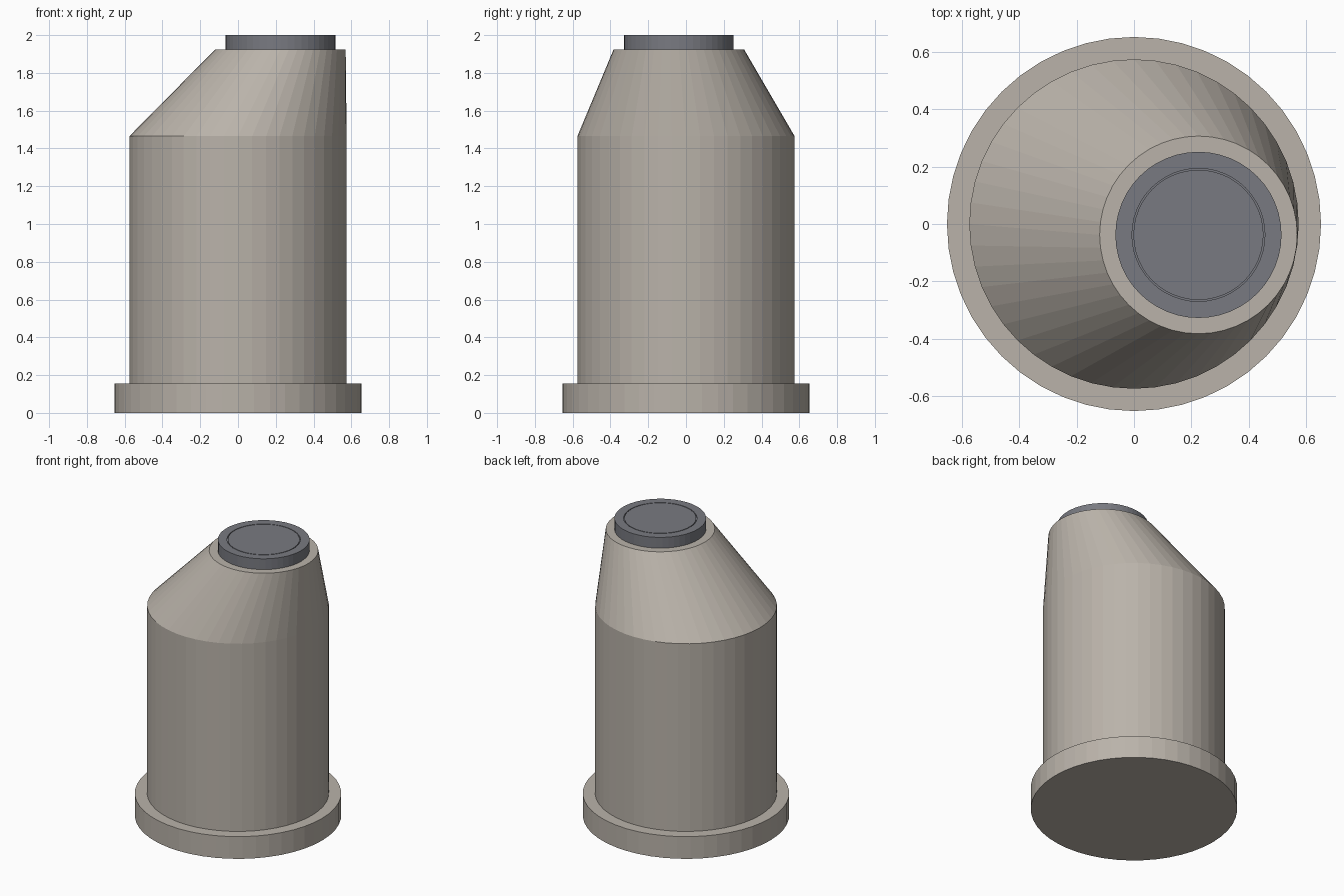
import bpy
import bmesh
from math import cos, sin, tau

SIDES = 48
TOP = (0.225, -0.038)   # centre of the offset neck

cube = bpy.data.objects.get("Cube")
if cube:
    bpy.data.objects.remove(cube, do_unlink=True)


def material(name, rgb):
    mat = bpy.data.materials.new(name)
    mat.use_nodes = True
    mat.diffuse_color = (*rgb, 1)
    mat.node_tree.nodes["Principled BSDF"].inputs["Base Color"].default_value = (*rgb, 1)
    return mat


def stack(name, rings, mat):
    """Closed solid lofted through circles given as (radius, z, centre)."""
    bm = bmesh.new()
    loops = []
    for radius, z, (cx, cy) in rings:
        loops.append([bm.verts.new((cx + radius * cos(tau * i / SIDES),
                                    cy + radius * sin(tau * i / SIDES), z))
                      for i in range(SIDES)])
    for low, high in zip(loops, loops[1:]):
        for i in range(SIDES):
            j = (i + 1) % SIDES
            bm.faces.new((low[i], low[j], high[j], high[i]))
    bm.faces.new(loops[0][::-1])
    bm.faces.new(loops[-1])
    mesh = bpy.data.meshes.new(name)
    bm.to_mesh(mesh)
    bm.free()
    mesh.materials.append(mat)
    obj = bpy.data.objects.new(name, mesh)
    bpy.context.collection.objects.link(obj)
    return obj


concrete = material("warm grey concrete", (0.49, 0.45, 0.40))
iron = material("dark grey iron", (0.19, 0.195, 0.22))
AXIS = (0, 0)

# Foot slab, shaft with its eccentric cone
stack("base_slab", [(0.653, 0, AXIS), (0.653, 0.155, AXIS)], concrete)
stack("shaft_and_cone", [(0.575, 0.155, AXIS), (0.575, 1.465, AXIS),
                         (0.345, 1.925, TOP)], concrete)

# Cover: outer rim, fine groove, inner lid
stack("manhole_cover", [(0.29, 1.925, TOP), (0.29, 2.0, TOP), (0.232, 2.0, TOP),
                        (0.232, 1.994, TOP), (0.227, 1.994, TOP),
                        (0.227, 2.0, TOP)], iron)
